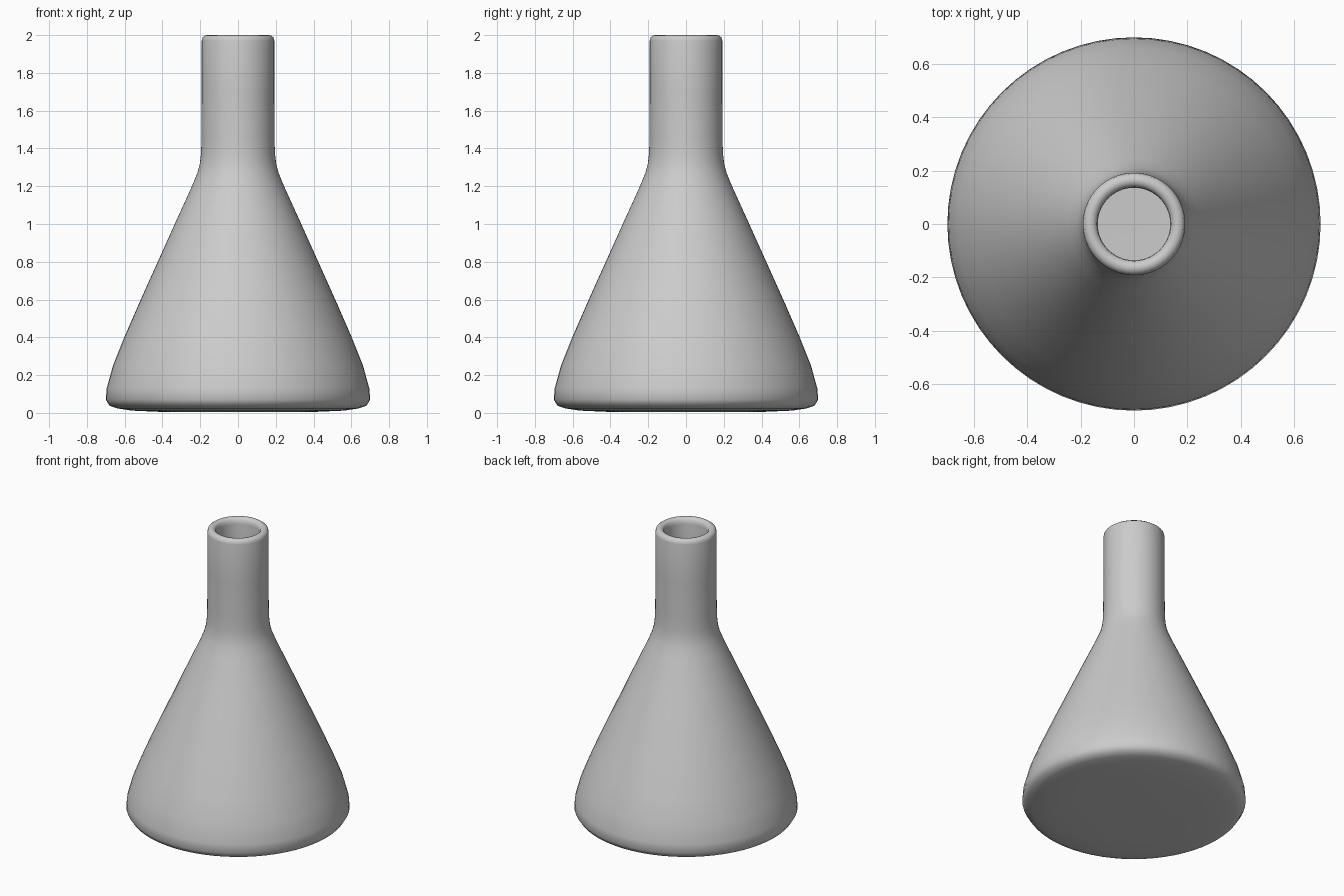
import bpy, bmesh, math

SEGMENTS = 64

# Outer wall (radius, height), from the base centre up to the lip
outer = [(0, 0.005), (0.40, 0.005), (0.56, 0.012), (0.64, 0.024), (0.68, 0.038),
         (0.70, 0.07), (0.695, 0.13), (0.662, 0.25), (0.60, 0.405), (0.515, 0.60),
         (0.425, 0.80), (0.335, 1.0), (0.244, 1.2), (0.215, 1.27), (0.202, 1.32),
         (0.196, 1.37), (0.193, 1.45), (0.192, 1.7), (0.192, 1.97)]
# Rounded lip
lip = [(0.188, 1.988), (0.175, 1.998), (0.163, 2.0), (0.151, 1.997), (0.139, 1.985)]
# Inner wall, from the lip down to the inner floor
inner = [(0.136, 1.96), (0.136, 1.7), (0.137, 1.45), (0.142, 1.36), (0.155, 1.28),
         (0.184, 1.2), (0.275, 1.0), (0.365, 0.80), (0.455, 0.60), (0.54, 0.405),
         (0.60, 0.25), (0.637, 0.13), (0.635, 0.09), (0.60, 0.07), (0.40, 0.06), (0, 0.06)]


def lathe(name, profile):
    bm = bmesh.new()
    verts = [bm.verts.new((r, 0, z)) for r, z in profile]
    edges = [bm.edges.new(pair) for pair in zip(verts, verts[1:])]
    bmesh.ops.spin(bm, geom=verts + edges, cent=(0, 0, 0), axis=(0, 0, 1),
                   angle=math.tau, steps=SEGMENTS, use_merge=True)
    bmesh.ops.remove_doubles(bm, verts=bm.verts, dist=1e-4)
    bmesh.ops.recalc_face_normals(bm, faces=bm.faces)
    for face in bm.faces:
        face.smooth = True
    mesh = bpy.data.meshes.new(name)
    bm.to_mesh(mesh)
    bm.free()
    obj = bpy.data.objects.new(name, mesh)
    bpy.context.collection.objects.link(obj)
    return obj


# Hollow conical flask
lathe("flask", outer + lip + inner)
